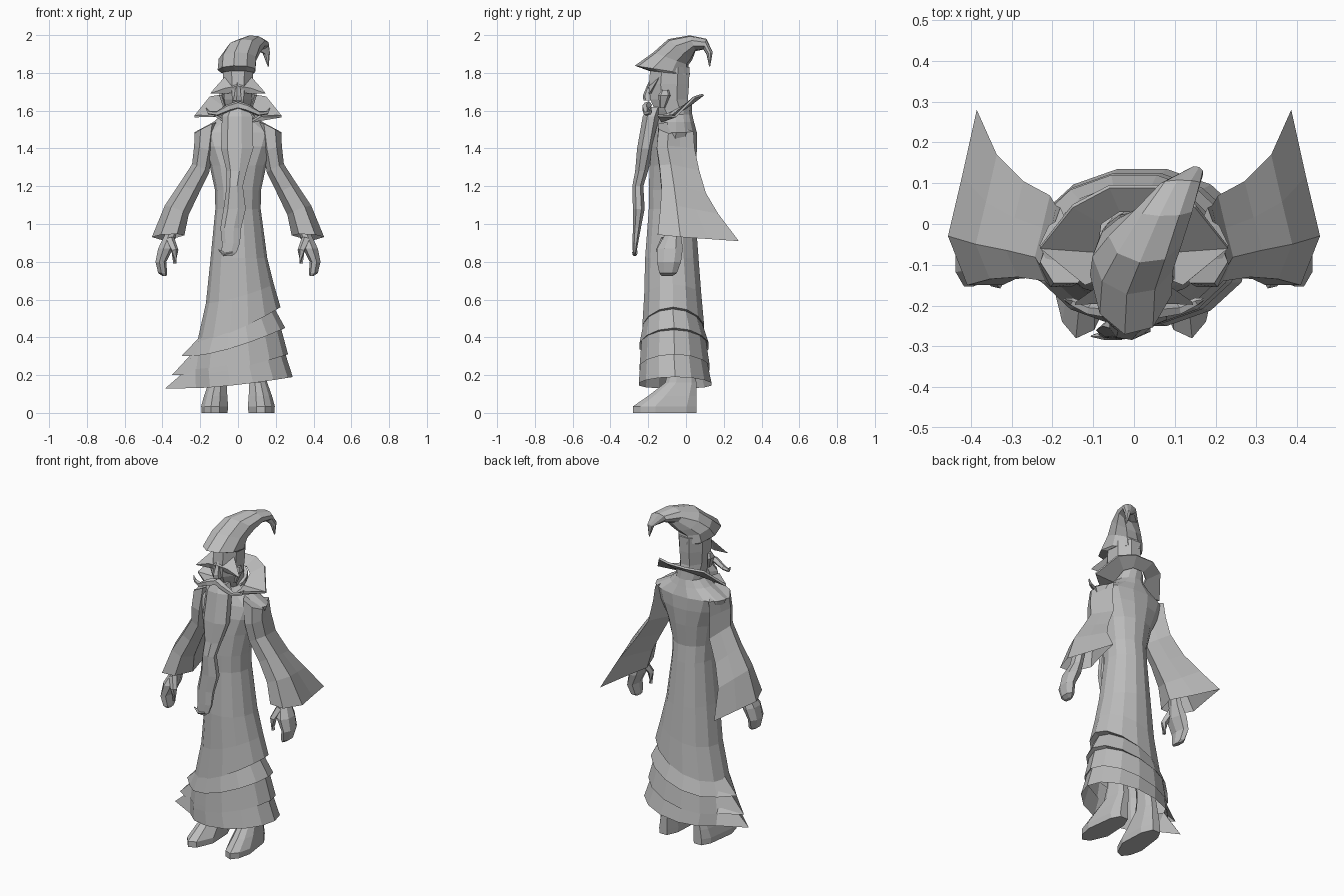
import bpy, bmesh, math
from mathutils import Vector, Matrix

grey = bpy.data.materials.new("plain_grey")
grey.diffuse_color = (0.5, 0.5, 0.5, 1)


def make(name, rings, cap0=True, cap1=True, closed=True, thick=0):
    """Skin a list of equal-length point rings into one flat-shaded object."""
    bm = bmesh.new()
    vs = [[bm.verts.new(p) for p in r] for r in rings]
    n = len(rings[0])
    for a, b in zip(vs, vs[1:]):
        for i in range(n if closed else n - 1):
            j = (i + 1) % n
            bm.faces.new((a[i], a[j], b[j], b[i]))
    if closed and cap0:
        bm.faces.new(vs[0])
    if closed and cap1:
        bm.faces.new(vs[-1])
    bmesh.ops.recalc_face_normals(bm, faces=bm.faces)
    me = bpy.data.meshes.new(name)
    bm.to_mesh(me)
    bm.free()
    me.materials.append(grey)
    ob = bpy.data.objects.new(name, me)
    bpy.context.collection.objects.link(ob)
    if thick:
        ob.modifiers.new("thickness", "SOLIDIFY").thickness = thick
    return ob


def oval(c, rx, ry, pitch=0, n=8, s=1):
    """Ellipse ring around c, pitched about the x axis; s mirrors it."""
    m = Matrix.Rotation(math.radians(pitch), 3, 'X')
    out = []
    for i in range(n):
        a = 2 * math.pi * (i + 0.5) / n
        p = Vector(c) + m @ Vector((rx * math.cos(a), ry * math.sin(a), 0))
        out.append((p.x * s, p.y, p.z))
    return out


def slanted(xl, zl, xr, zr, yf, yb, n=14):
    """Ellipse ring, higher on the right, its far left point drawn out to a spike."""
    out = []
    for i in range(n):
        a = 2 * math.pi * i / n
        t = (1 + math.cos(a)) / 2
        left = xl if i == n // 2 else max(xl, -.25)
        out.append((left + (xr - left) * t, (yf + yb) / 2 + (yb - yf) / 2 * math.sin(a),
                    zl + (zr - zl) * t ** 1.5))
    return out


def shaped(outline, cx, rx, y0, y1, z, s=1, dzx=0, dzy=0):
    """Ring from a unit outline (u -1..1, v 0..1), with slopes along x and y."""
    return [((cx + u * rx) * s, y0 + (y1 - y0) * v, z + dzx * u * rx + dzy * v)
            for u, v in outline]


def tube(name, path, radii, n=5, s=1):
    """Tapered tube along a path."""
    pts = [Vector(p) for p in path]
    rings = []
    for i, p in enumerate(pts):
        d = (pts[min(i + 1, len(pts) - 1)] - pts[max(i - 1, 0)]).normalized()
        q = d.to_track_quat('Z', 'Y')
        ring = []
        for k in range(n):
            a = 2 * math.pi * k / n
            v = p + q @ Vector((radii[i] * math.cos(a), radii[i] * math.sin(a), 0))
            ring.append((v.x * s, v.y, v.z))
        rings.append(ring)
    return make(name, rings)


# Robe skirt with four slanted flounces, open below
make("robe_skirt", [slanted(*r) for r in [
    (-.385, .13, .29, .19, -.255, .14), (-.27, .23, .245, .33, -.245, .115),
    (-.35, .20, .265, .31, -.25, .13), (-.23, .33, .23, .44, -.24, .11),
    (-.30, .30, .25, .45, -.25, .125), (-.205, .40, .195, .55, -.23, .09),
    (-.215, .38, .225, .56, -.235, .10), (-.17, .58, .19, .68, -.225, .085),
    (-.145, .82, .155, .82, -.22, .07), (-.12, 1.08, .12, 1.08, -.20, .05)]],
    cap0=False, cap1=False)

# Torso widening to the shoulders, then closing to the neck
make("robe_torso", [slanted(-x, z, x, z, f, b) for x, z, f, b in [
    (.12, 1.08, -.20, .05), (.122, 1.18, -.20, .04), (.15, 1.31, -.195, .055),
    (.20, 1.41, -.185, .062), (.232, 1.485, -.165, .06), (.13, 1.54, -.15, .045),
    (.085, 1.58, -.14, .035)]] + [oval((0, -.05, 1.61), .085, .09, 28, 14)], cap0=False)

# Stand-up collar, open at the front and higher at the back
half_in = [(.07, -.13, 1.55), (.09, -.07, 1.58), (.08, .0, 1.625), (.035, .03, 1.645)]
half_out = [(.12, -.15, 1.58), (.23, -.06, 1.575), (.15, .04, 1.675), (.06, .088, 1.69)]
both = lambda h: h + [(-x, y, z) for x, y, z in reversed(h)]
make("collar", [both(half_in), both(half_out)], closed=False, thick=.012)

# Head
make("head", [oval(c, rx, ry) for c, rx, ry in [
    ((0, -.05, 1.54), .07, .075), ((0, -.07, 1.60), .07, .10),
    ((0, -.09, 1.66), .078, .108), ((0, -.09, 1.74), .085, .115),
    ((0, -.085, 1.83), .088, .112)]])
make("nose", [oval((0, -.195, 1.655), .026, .032, 0, 5), oval((0, -.2, 1.68), .02, .03, 0, 5),
              oval((0, -.185, 1.75), .01, .015, 0, 5)])

# Curled pointed hat with a peak in front
make("hat", [oval(*r, 9) for r in [
    ((0, -.09, 1.80), .088, .11, -6), ((-.005, -.125, 1.815), .103, .15, -9),
    ((0, -.08, 1.875), .102, .10, -20), ((.03, -.03, 1.925), .092, .085, -40),
    ((.075, .035, 1.957), .072, .045, -70), ((.115, .1, 1.952), .05, .03, -105),
    ((.15, .125, 1.905), .02, .018, -160), ((.16, .125, 1.835), .003, .003, -180)]])

# Beard, kinked to a curled tip
make("beard", [oval((x, y, z), rx, ry, 0, 7) for x, y, z, rx, ry in [
    (0, -.165, 1.62, .055, .04), (0, -.185, 1.57, .085, .045),
    (.0, -.215, 1.40, .09, .045), (-.005, -.235, 1.28, .055, .035),
    (-.015, -.255, 1.20, .045, .03), (-.015, -.25, 1.08, .062, .032),
    (-.035, -.26, .98, .058, .022), (-.035, -.268, .90, .05, .015),
    (-.045, -.272, .85, .042, .01), (-.05, -.272, .83, .02, .006)]])
tube("beard_curl", [(-.03, -.27, .85), (-.075, -.272, .84), (-.105, -.275, .865)],
     [.015, .012, .002])

sleeve_cut = [(-.55, 0), (.45, 0), (1, .28), (.6, .62), (.18, 1), (-.4, .62), (-1, .28)]
shoe_cut = [(-.3, .06), (.3, 0), (.75, .12), (1, .35), (.7, .85), (.3, 1), (-.4, 1), (-.8, .8), (-.9, .35)]

for side, s in (("right", -1), ("left", 1)):
    # Wide sleeve with a trailing point
    make(side + "_sleeve", [shaped(sleeve_cut, *r[:5], s, *r[5:]) for r in [
        (.17, .06, -.145, .04, 1.515, -.5, -.02), (.182, .05, -.155, .045, 1.40, .3, 0),
        (.198, .045, -.14, .07, 1.30, .5, -.02), (.262, .052, -.13, .105, 1.19, .5, -.03),
        (.325, .063, -.135, .17, 1.08, .4, -.03), (.37, .086, -.15, .28, .945, -.05, -.035)]],
        cap1=False)
    # Hand: mitten fingers and a thumb
    make(side + "_hand", [oval(*r, 0, 7, s) for r in [
        ((.335, -.06, 1.06), .03, .04), ((.36, -.07, .94), .032, .045),
        ((.385, -.085, .87), .042, .07), ((.41, -.09, .80), .03, .065),
        ((.40, -.095, .74), .025, .048), ((.39, -.1, .725), .012, .03)]])
    tube(side + "_thumb", [(.36, -.11, .92), (.335, -.14, .86), (.335, -.14, .79)],
         [.024, .02, .01], 5, s)
    # Shoe and leg in one
    make(side + "_shoe", [shaped(shoe_cut, *r, s) for r in [
        (.12, .072, -.28, .055, 0), (.12, .075, -.28, .055, .035),
        (.115, .065, -.2, .055, .09), (.105, .05, -.11, .055, .16),
        (.10, .045, -.09, .045, .24), (.09, .05, -.1, .04, .5)]])
    # Bushy flared eyebrow
    make(side + "_eyebrow", [
        [(.0 * s, -.19, 1.70), (.0 * s, -.205, 1.73), (.0 * s, -.18, 1.76)],
        [(.06 * s, -.185, 1.69), (.065 * s, -.195, 1.72), (.07 * s, -.14, 1.78)],
        [(.143 * s, -.195, 1.69), (.145 * s, -.198, 1.692), (.142 * s, -.19, 1.698)]])
    # Moustache curling up at the end
    tube(side + "_moustache", [(0, -.2, 1.63), (.05, -.215, 1.615), (.11, -.21, 1.585),
                               (.155, -.19, 1.59), (.17, -.185, 1.615)],
         [.022, .02, .014, .01, .003], 5, s)
    # Ear
    make(side + "_ear", [oval((.07, -.125, 1.615), .008, .015, 0, 5, s),
                         oval((.09, -.115, 1.68), .012, .034, 0, 5, s),
                         oval((.085, -.11, 1.71), .008, .02, 0, 5, s)])
